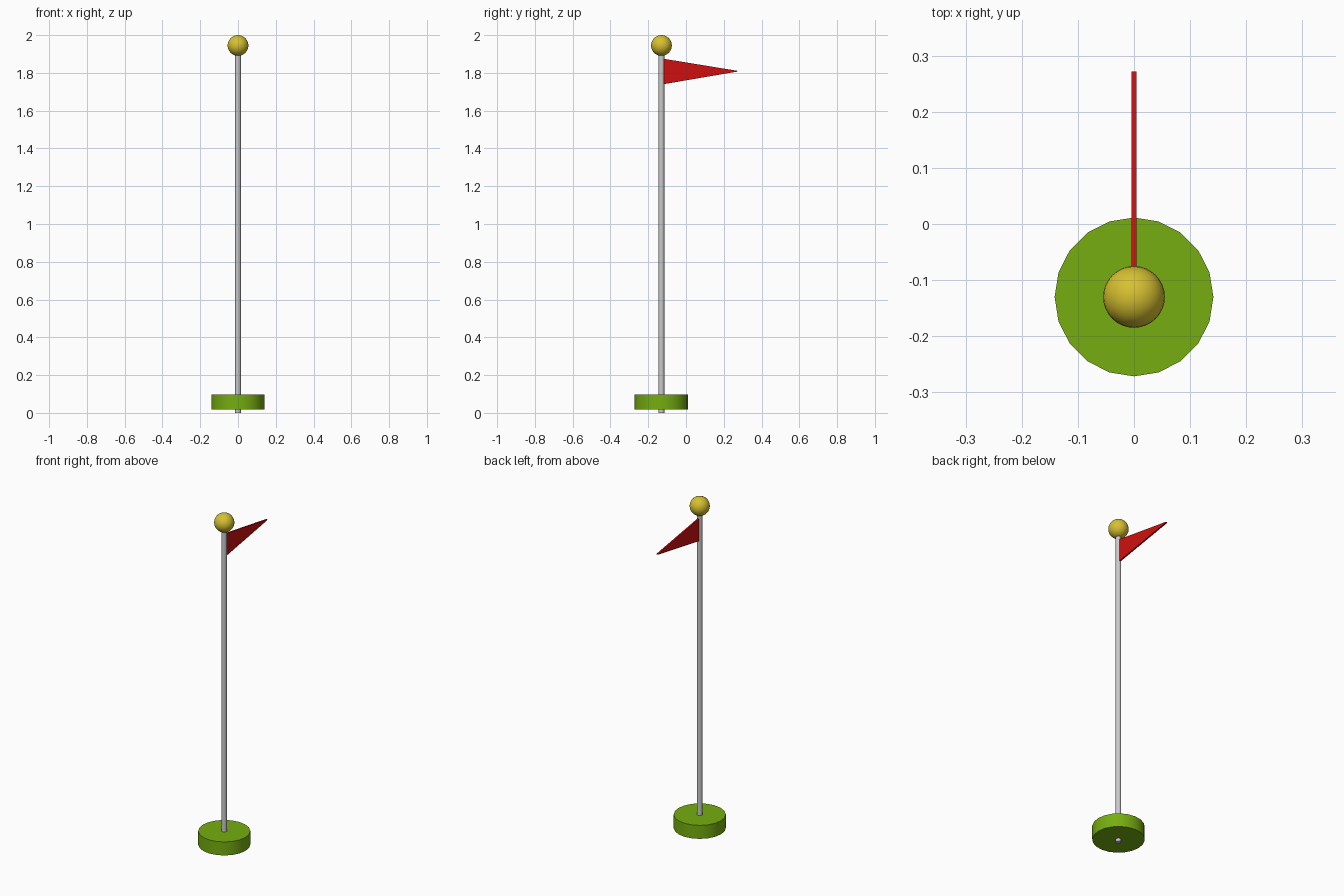
import bpy, bmesh

if "Cube" in bpy.data.objects:
    bpy.data.objects.remove(bpy.data.objects["Cube"])

Y = -0.13  # pole axis


def colour(obj, name, rgb):
    mat = bpy.data.materials.new(name)
    mat.diffuse_color = (*rgb, 1)
    mat.use_nodes = True
    mat.node_tree.nodes["Principled BSDF"].inputs["Base Color"].default_value = mat.diffuse_color
    obj.data.materials.append(mat)


def cylinder(name, radius, z0, z1, sides=20):
    bpy.ops.mesh.primitive_cylinder_add(vertices=sides, radius=radius, depth=z1 - z0,
                                        location=(0, Y, (z0 + z1) / 2))
    obj = bpy.context.object
    obj.name = name
    bpy.ops.object.shade_smooth_by_angle()
    return obj


# Pole, poking through the underside of the base
cylinder("pole", 0.015, 0.0, 1.91)

# Round base
base = cylinder("base", 0.1415, 0.017, 0.098)
colour(base, "green", (0.18, 0.42, 0.005))

# Ball on top
bpy.ops.mesh.primitive_uv_sphere_add(segments=32, ring_count=16, radius=0.055,
                                     location=(0, Y, 1.945))
ball = bpy.context.object
ball.name = "ball_finial"
bpy.ops.object.shade_smooth()
colour(ball, "gold", (0.68, 0.53, 0.03))

# Triangular pennant: profile extruded through its thickness
T = 0.0045
bm = bmesh.new()
profile = [(-0.12, 1.74), (0.272, 1.807), (0.272, 1.811), (-0.12, 1.875)]
face = bm.faces.new([bm.verts.new((-T, y, z)) for y, z in profile])
ext = bmesh.ops.extrude_face_region(bm, geom=[face])
bmesh.ops.translate(bm, vec=(2 * T, 0, 0),
                    verts=[v for v in ext["geom"] if isinstance(v, bmesh.types.BMVert)])
bmesh.ops.recalc_face_normals(bm, faces=bm.faces)
mesh = bpy.data.meshes.new("pennant")
bm.to_mesh(mesh)
bm.free()
pennant = bpy.data.objects.new("pennant", mesh)
bpy.context.collection.objects.link(pennant)
colour(pennant, "red", (0.62, 0.005, 0.005))
